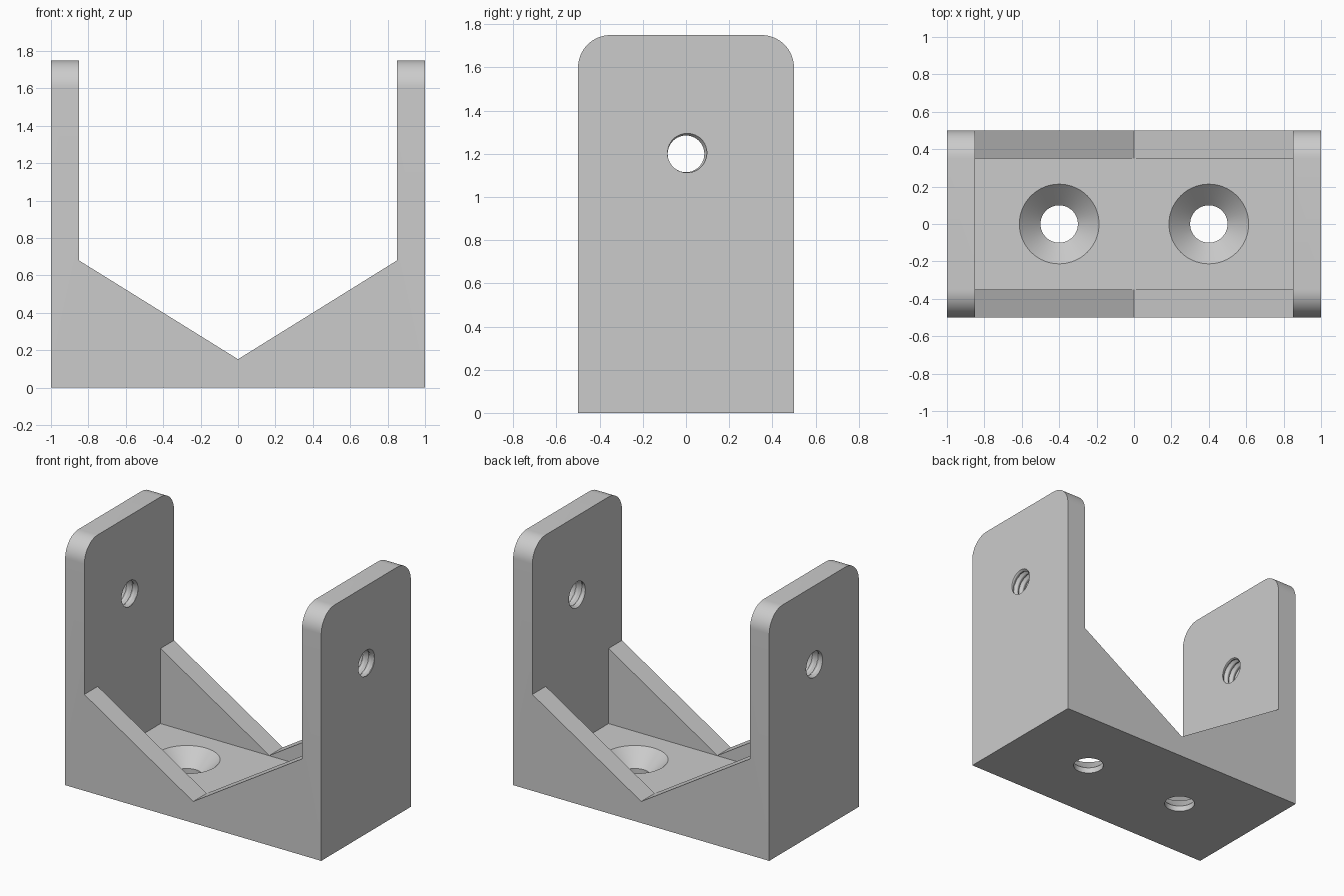
import bpy, bmesh, math
from mathutils import Vector

cube = bpy.data.objects.get("Cube")
if cube:
    bpy.data.objects.remove(cube, do_unlink=True)

grey = bpy.data.materials.new("light grey")
grey.use_nodes = True
colour = (0.6, 0.6, 0.6, 1)
grey.diffuse_color = colour
grey.node_tree.nodes["Principled BSDF"].inputs["Base Color"].default_value = colour

HEIGHT, DEPTH, WALL, CORNER = 1.75, 0.5, 0.15, 0.15
INNER = 1 - WALL


def finish(bm, name):
    bmesh.ops.recalc_face_normals(bm, faces=bm.faces)
    mesh = bpy.data.meshes.new(name)
    bm.to_mesh(mesh)
    bm.free()
    mesh.materials.append(grey)
    obj = bpy.data.objects.new(name, mesh)
    bpy.context.collection.objects.link(obj)
    return obj


def prism(name, points, along):
    """Extrude a closed outline along a vector."""
    bm = bmesh.new()
    face = bm.faces.new([bm.verts.new(p) for p in points])
    ext = bmesh.ops.extrude_face_region(bm, geom=[face])
    moved = [g for g in ext["geom"] if isinstance(g, bmesh.types.BMVert)]
    bmesh.ops.translate(bm, verts=moved, vec=Vector(along))
    return finish(bm, name)


def tube(name, rings):
    """Solid skin over a list of equal rings of points, capped at both ends."""
    bm = bmesh.new()
    loops = [[bm.verts.new(p) for p in ring] for ring in rings]
    n = len(loops[0])
    for a, b in zip(loops, loops[1:]):
        for i in range(n):
            j = (i + 1) % n
            bm.faces.new((a[i], a[j], b[j]))
            bm.faces.new((a[i], b[j], b[i]))
    bm.faces.new(loops[0])
    bm.faces.new(loops[-1])
    return finish(bm, name)


def countersink(x):
    """Screw hole with a conical seat through the floor."""
    profile = [(0.1, -0.05), (0.1, 0.04), (0.213, WALL), (0.213, 0.2)]
    angles = [math.tau * i / 64 for i in range(64)]
    return tube("screw_hole_cutter", [
        [(x + r * math.cos(a), r * math.sin(a), z) for a in angles]
        for r, z in profile])


def threaded_hole(x0, x1):
    """Threaded hole through a side wall, crests and roots following a helix."""
    pitch, minor, major = 0.045, 0.085, 0.1
    sides, steps = 40, 60
    rings = []
    for k in range(steps + 1):
        x = x0 + (x1 - x0) * k / steps
        ring = []
        for i in range(sides):
            a = math.tau * i / sides
            phase = ((x - 1) / pitch - a / math.tau + 0.6) % 1
            r = minor + (major - minor) * max(0, 1 - abs(phase - 0.5) * 2.4)
            ring.append((x, r * math.cos(a), 1.2 + r * math.sin(a)))
        rings.append(ring)
    return tube("thread_cutter", rings)


# Bracket blank: rounded-top side outline swept across the width
outline = [(-1, -DEPTH, 0), (-1, DEPTH, 0)]
for side, start in ((1, 0), (-1, 90)):
    for i in range(17):
        a = math.radians(start + 90 * i / 16)
        outline.append((-1, side * (DEPTH - CORNER) + CORNER * math.cos(a),
                        HEIGHT - CORNER + CORNER * math.sin(a)))
bracket = prism("bracket", outline, (2, 0, 0))

# V opening between the walls, leaving the sloped gussets
v_shape = [(0, 0.152), (INNER, 0.68), (INNER, 2), (-INNER, 2), (-INNER, 0.68)]
cutters = [prism("v_cutter", [(x, -1, z) for x, z in v_shape], (0, 2, 0))]

# Channel between the gussets, down to the floor
inside = DEPTH - WALL
floor = [(-INNER, -inside, WALL), (INNER, -inside, WALL),
         (INNER, inside, WALL), (-INNER, inside, WALL)]
cutters.append(prism("channel_cutter", floor, (0, 0, 2)))

# Floor screw holes and threaded wall holes
for s in (-1, 1):
    cutters.append(countersink(0.4 * s))
    mid = s * (1 - WALL / 2)
    cutters.append(threaded_hole(mid - 0.1, mid + 0.1))

bpy.ops.object.select_all(action="DESELECT")
bracket.select_set(True)
bpy.context.view_layer.objects.active = bracket
for cutter in cutters:
    mod = bracket.modifiers.new(cutter.name, "BOOLEAN")
    mod.operation = "DIFFERENCE"
    mod.solver = "EXACT"
    mod.object = cutter
    bpy.ops.object.modifier_apply(modifier=mod.name)
for cutter in cutters:
    bpy.data.objects.remove(cutter, do_unlink=True)

bpy.ops.object.shade_smooth_by_angle(angle=math.radians(25))
